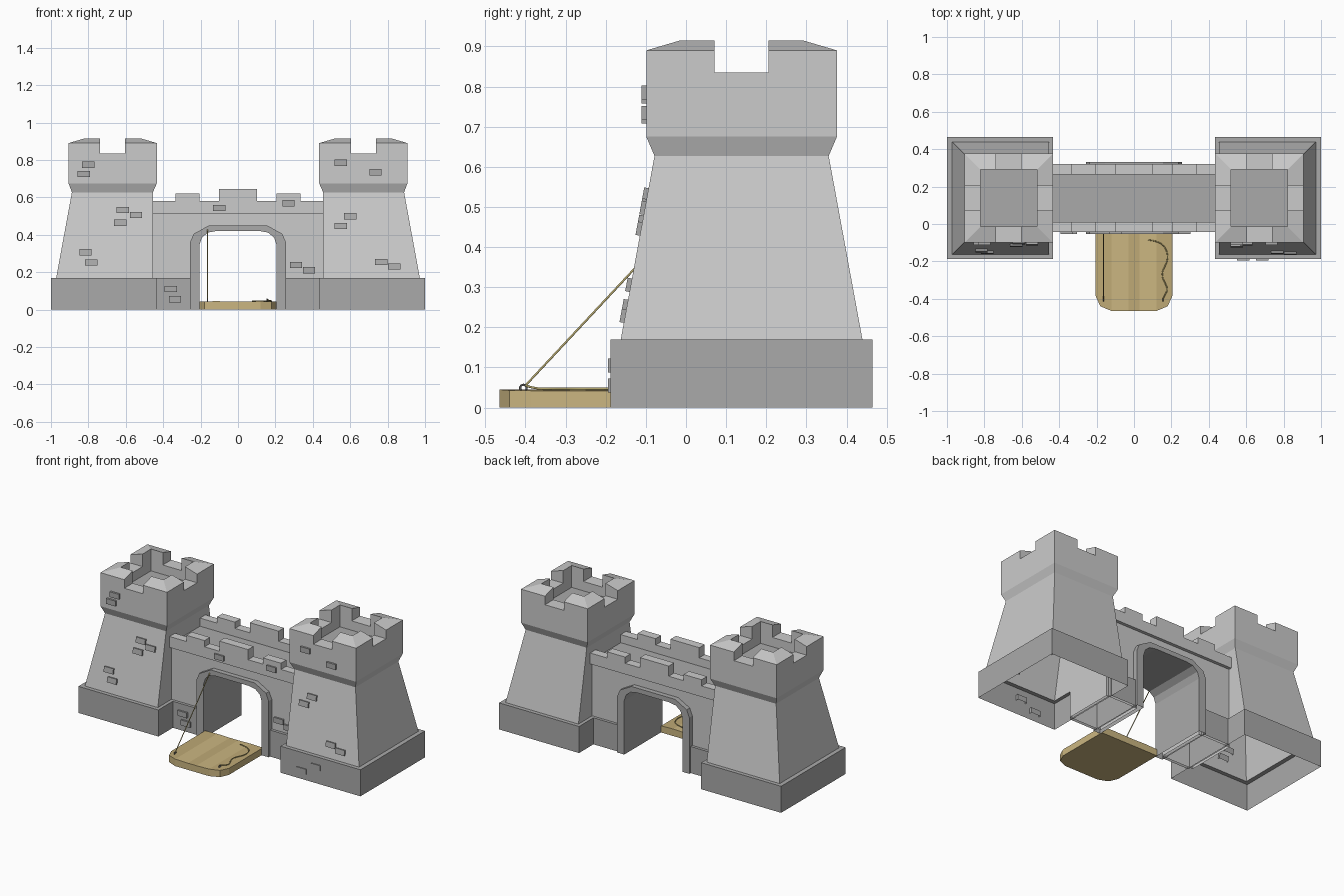
import bpy, bmesh, math
from mathutils import Vector

if "Cube" in bpy.data.objects:
    bpy.data.objects.remove(bpy.data.objects["Cube"])

CY = 0.1385  # depth centre of towers and wall


def material(name, rgb):
    m = bpy.data.materials.new(name)
    m.diffuse_color = (*rgb, 1)
    m.use_nodes = True
    m.node_tree.nodes["Principled BSDF"].inputs["Base Color"].default_value = m.diffuse_color
    return m


STONE = material("stone", (0.62, 0.62, 0.62))
DARK = material("dark_stone", (0.4, 0.4, 0.4))
WOOD = material("wood", (0.6, 0.47, 0.22))
WOOD2 = material("wood_dark", (0.52, 0.4, 0.18))
ROPE = material("rope", (0.45, 0.38, 0.15))
IRON = material("iron", (0.2, 0.2, 0.2))


def build(name, verts, faces, *mats, open_bottom=True):
    bm = bmesh.new()
    vs = [bm.verts.new(v) for v in verts]
    for f in faces:
        bm.faces.new([vs[i] for i in f])
    bmesh.ops.recalc_face_normals(bm, faces=bm.faces)
    if open_bottom:
        low = [f for f in bm.faces if all(v.co.z < 1e-4 for v in f.verts)]
        bmesh.ops.delete(bm, geom=low, context='FACES')
    me = bpy.data.meshes.new(name)
    bm.to_mesh(me)
    bm.free()
    for m in mats:
        me.materials.append(m)
    ob = bpy.data.objects.new(name, me)
    bpy.context.collection.objects.link(ob)
    return ob


def prism(name, pts, y0, y1, mat):
    """Extrude an xz outline along y."""
    n = len(pts)
    verts = [(x, y, z) for y in (y0, y1) for x, z in pts]
    faces = [range(n), range(n, 2 * n)]
    faces += [(i, (i + 1) % n, (i + 1) % n + n, i + n) for i in range(n)]
    return build(name, verts, faces, mat)


def block(name, x0, x1, y0, y1, z0, z1, mat):
    return prism(name, [(x0, z0), (x1, z0), (x1, z1), (x0, z1)], y0, y1, mat)


def loft(name, rings, sx, mat, cap):
    """Stack rectangles (inner x, outer x, half depth, z)."""
    verts, faces = [], []
    for a, b, h, z in rings:
        verts += [(sx * a, CY - h, z), (sx * b, CY - h, z), (sx * b, CY + h, z), (sx * a, CY + h, z)]
    for r in range(len(rings) - 1):
        for i in range(4):
            j = (i + 1) % 4
            faces.append((r * 4 + i, r * 4 + j, r * 4 + 4 + j, r * 4 + 4 + i))
    if cap:
        k = len(verts)
        faces.append((k - 4, k - 3, k - 2, k - 1))
    return build(name, verts, faces, mat)


# Towers: plinth, tapered body with flared parapet, sunken floor, corner merlons
TX, HX, HY, T, GAP = 0.67, 0.236, 0.2375, 0.085, 0.067
for sx, side in ((-1, "left"), (1, "right")):
    loft(side + "_tower_plinth", [(0.433, 1.0, 0.3265, 0), (0.433, 1.0, 0.3265, 0.17),
                                  (0.455, 0.972, 0.301, 0.17)], sx, DARK, False)
    loft(side + "_tower", [(0.455, 0.972, 0.301, 0.17), (0.455, 0.888, 0.217, 0.627),
                           (TX - HX, TX + HX, HY, 0.675), (TX - HX, TX + HX, HY, 0.835),
                           (TX - HX + T, TX + HX - T, HY - T, 0.835),
                           (TX - HX + T, TX + HX - T, HY - T, 0.775)], sx, STONE, False)
    fx, fy = HX - T, HY - T
    build(side + "_tower_floor", [(sx * TX + a * fx, CY + b * fy, 0.775)
                                  for a, b in ((-1, -1), (1, -1), (1, 1), (-1, 1))],
          [(0, 1, 2, 3)], DARK)
    for mx in (-1, 1):
        for my in (-1, 1):
            ell = [(HX, HY, .89), (GAP, HY, .89), (GAP, fy, .915), (fx, fy, .915), (fx, GAP, .915), (HX, GAP, .89)]
            place = lambda x, y, z: (sx * TX + mx * x, CY + my * y, z)
            verts = [place(x, y, 0.835) for x, y, z in ell] + [place(*p) for p in ell]
            faces = [(i, (i + 1) % 6, (i + 1) % 6 + 6, i + 6) for i in range(6)]
            faces += [(6, 7, 8, 9), (6, 9, 10, 11)]
            build(side + "_tower_merlon", verts, faces, STONE)

# Gate wall with arched passage
def arch(*half):
    return [(-x, z) for x, z in half] + [(x, z) for x, z in reversed(half)]

inner = arch((0.206, 0), (0.206, 0.345), (0.193, 0.385), (0.16, 0.412), (0.115, 0.42))
outer = arch((0.256, 0), (0.256, 0.36), (0.237, 0.405), (0.155, 0.45))
middle = arch((0.23, 0), (0.23, 0.355), (0.21, 0.4), (0.14, 0.435))
prism("gate_wall", [(-0.457, 0), *middle, (0.457, 0), (0.457, 0.525), (-0.457, 0.525)],
      CY - 0.162, CY + 0.162, STONE)
prism("arch_frame", outer + inner[::-1], CY - 0.193, CY + 0.193, DARK)
block("walkway", -0.457, 0.457, CY - 0.13, CY + 0.13, 0.515, 0.528, DARK)
for sx in (-1, 1):
    a, b = sorted((sx * 0.25, sx * 0.44))
    block("gate_wall_plinth", a, b, CY - 0.18, CY + 0.18, 0, 0.17, DARK)

# Crenellated parapets, front and back
crenel = [(-0.457, 0.51), (0.457, 0.51), (0.457, 0.58)]
for x0, x1, z in ((0.335, 0.207, 0.62), (0.102, -0.102, 0.645), (-0.207, -0.335, 0.62)):
    crenel += [(x0, 0.58), (x0, z), (x1, z), (x1, 0.58)]
crenel += [(-0.457, 0.58)]
for s in (-1, 1):
    y0, y1 = sorted((CY + s * 0.127, CY + s * 0.182))
    prism("wall_parapet", crenel, y0, y1, STONE)

# Loose bricks on the front faces, sunk into whichever surface lies behind
bricks = [(-.80, .775), (-.825, .725), (-.617, .53), (-.545, .503), (-.63, .462), (-.815, .305),
          (-.785, .25), (-.36, .11), (-.337, .055), (-.10, .543), (.27, .568), (.31, .238),
          (.38, .21), (.55, .785), (.735, .735), (.6, .497), (.55, .445), (.765, .252),
          (.835, .228), (.685, .105), (.585, .055)]
for x, z in bricks:
    tilt = 0
    if abs(x) < 0.433:
        y = -0.0235 if 0.17 < z < 0.51 else -0.042
    elif z < 0.17:
        y = -0.183
    elif z > 0.66:
        y = -0.1
    else:
        y, tilt = -0.1625 + (z - 0.17) * 0.184, -math.atan(0.184)
    ob = block("wall_brick", -0.033, 0.033, -0.011, 0.011, -0.017, 0.017, DARK)
    ob.location, ob.rotation_euler = (x, y, z), (tilt, 0, 0)

# Drawbridge: planks with rounded front corners
cols = [(-.205, -.385, .042), (-.18, -.44, .043), (-.12, -.465, .045), (-.03, -.465, .043), (.03, -.465, .043),
        (.12, -.465, .045), (.18, -.44, .043), (.205, -.385, .042)]
verts, faces = [], []
for x, y, z in cols:
    verts += [(x, y, 0), (x, y, z), (x, -0.04, z), (x, -0.04, 0)]
for c in range(len(cols) - 1):
    faces += [(c * 4 + i, c * 4 + (i + 1) % 4, c * 4 + 4 + (i + 1) % 4, c * 4 + 4 + i) for i in range(4)]
faces += [(0, 1, 2, 3), tuple(range(28, 32))]
bridge = build("drawbridge", verts, faces, WOOD, WOOD2, open_bottom=False)
for p in bridge.data.polygons:
    if p.center.z > 0.04 and (abs(p.center.x) > 0.12 or abs(p.center.x) < 0.03):
        p.material_index = 1


# Ropes: one taut, one lying loose, with iron rings
def rope(name, pts, kind):
    cu = bpy.data.curves.new(name, 'CURVE')
    cu.dimensions, cu.bevel_depth, cu.bevel_resolution = '3D', 0.003, 1
    cu.resolution_u = 4
    sp = cu.splines.new('POLY' if kind == 'POLY' else 'NURBS')
    sp.points.add(len(pts) - 1)
    for p, co in zip(sp.points, pts):
        p.co = (*co, 1)
    sp.use_endpoint_u = True
    cu.materials.append(ROPE)
    bpy.context.collection.objects.link(bpy.data.objects.new(name, cu))


rope("taut_rope", [(-.163, -.402, .053), (-.163, -.05, .43)], 'POLY')
rope("loose_rope", [(.155, -.40, .055), (.165, -.375, .047), (.195, -.35, .047), (.13, -.27, .047), (.19, -.2, .047),
                    (.17, -.11, .047), (.12, -.09, .047), (.075, -.085, .047)], 'NURBS')
for x in (-0.163, 0.155):
    bpy.ops.mesh.primitive_torus_add(major_segments=10, minor_segments=5, major_radius=0.008, minor_radius=0.003,
                                     location=(x, -0.405, 0.049), rotation=(0, math.pi / 2, 0))
    ring = bpy.context.object
    ring.name = "rope_ring"
    ring.data.materials.append(IRON)
